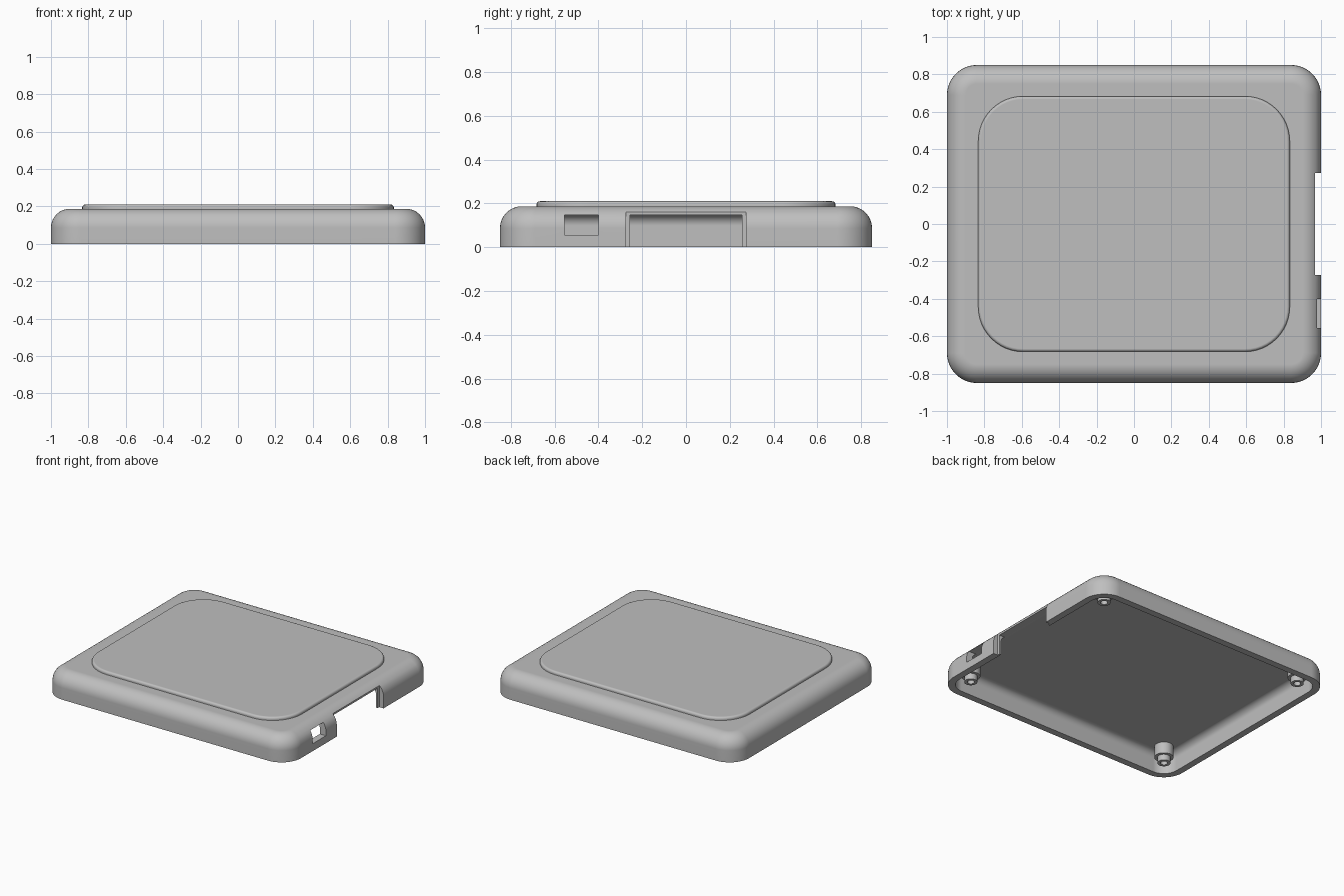
import bpy, bmesh
from math import cos, sin, pi, radians

cube = bpy.data.objects.get("Cube")
if cube:
    bpy.data.objects.remove(cube, do_unlink=True)

grey = bpy.data.materials.new("plastic grey")
grey.use_nodes = True
COLOUR = (0.52, 0.52, 0.52, 1)
grey.diffuse_color = COLOUR
grey.node_tree.nodes["Principled BSDF"].inputs["Base Color"].default_value = COLOUR

HX, HY = 1.0, 0.85      # half size of the case
CORNER = 0.16           # corner radius in plan
WALL = 0.05


def add_object(name, bm):
    bmesh.ops.recalc_face_normals(bm, faces=bm.faces[:])
    mesh = bpy.data.meshes.new(name)
    bm.to_mesh(mesh)
    bm.free()
    mesh.materials.append(grey)
    obj = bpy.data.objects.new(name, mesh)
    bpy.context.collection.objects.link(obj)
    return obj


def activate(obj):
    bpy.ops.object.select_all(action='DESELECT')
    obj.select_set(True)
    bpy.context.view_layer.objects.active = obj


def smooth(obj):
    activate(obj)
    bpy.ops.object.shade_smooth_by_angle(angle=radians(30))
    mod = obj.modifiers.new("even shading", 'WEIGHTED_NORMAL')
    mod.keep_sharp = True


def rounded_ring(bm, hx, hy, r, z, steps=12):
    ring = []
    for q, (sx, sy) in enumerate([(1, 1), (-1, 1), (-1, -1), (1, -1)]):
        for i in range(steps + 1):
            a = (q + i / steps) * pi / 2
            ring.append(bm.verts.new((sx * (hx - r) + r * cos(a),
                                      sy * (hy - r) + r * sin(a), z)))
    return ring


def bridge(bm, rings):
    for low, high in zip(rings, rings[1:]):
        n = len(low)
        for i in range(n):
            j = (i + 1) % n
            bm.faces.new((low[i], low[j], high[j], high[i]))


def fillet(inset, top, r, steps=8):
    """Profile of (inset, height) pairs for a rounded upper edge."""
    arc = [i / steps * pi / 2 for i in range(steps + 1)]
    return [(inset + r - r * cos(a), top - r + r * sin(a)) for a in arc]


def profile_rings(bm, profile, hx, hy, corner):
    return [rounded_ring(bm, hx - d, hy - d, corner - d, z) for d, z in profile]


# Hollow case, open underneath, with rounded upper edges inside and out
bm = bmesh.new()
outer = profile_rings(bm, [(0, 0)] + fillet(0, 0.187, 0.1), HX, HY, CORNER)
inner = profile_rings(bm, [(WALL, 0)] + fillet(WALL, 0.149, 0.05), HX, HY, CORNER)
bridge(bm, outer)
bridge(bm, inner)
bridge(bm, [outer[0], inner[0]])
bm.faces.new(outer[-1])
bm.faces.new(inner[-1])
case = add_object("case_shell", bm)


# Openings in the side wall: stepped connector notch and small window
def cut_box(x, y, z):
    bm = bmesh.new()
    bmesh.ops.create_cube(bm, size=1)
    for v in bm.verts:
        v.co = [lo + (c + 0.5) * (hi - lo) for c, (lo, hi) in zip(v.co, (x, y, z))]
    cutter = add_object("opening_cutter", bm)
    cutter.hide_render = True
    mod = case.modifiers.new("opening", 'BOOLEAN')
    mod.operation = 'DIFFERENCE'
    mod.solver = 'EXACT'
    mod.object = cutter
    activate(case)
    bpy.ops.object.modifier_apply(modifier=mod.name)
    bpy.data.objects.remove(cutter, do_unlink=True)


cut_box((0.965, 1.1), (-0.273, 0.273), (-0.1, 0.161))
cut_box((0.88, 1.1), (-0.255, 0.255), (-0.1, 0.146))
cut_box((0.88, 1.1), (-0.555, -0.4), (0.055, 0.148))
smooth(case)

# Raised panel on top
bm = bmesh.new()
rings = profile_rings(bm, [(0, 0.18)] + fillet(0, 0.21, 0.016, 5), 0.833, 0.683, 0.24)
bridge(bm, rings)
bm.faces.new(rings[0][::-1])
bm.faces.new(rings[-1])
smooth(add_object("raised_panel", bm))

# Stepped screw posts in the four corners of the cavity
POST = [(0.064, 0.16), (0.064, 0.065), (0.044, 0.065), (0.044, 0.022),
        (0.024, 0.022), (0.024, 0.12)]
SIDES = 32
for sx in (-1, 1):
    for sy in (-1, 1):
        bm = bmesh.new()
        rings = [[bm.verts.new((sx * 0.845 + r * cos(2 * pi * i / SIDES),
                                sy * 0.695 + r * sin(2 * pi * i / SIDES), z))
                  for i in range(SIDES)] for r, z in POST]
        bridge(bm, rings)
        bm.faces.new(rings[0])
        bm.faces.new(rings[-1])
        side = "left" if sx > 0 else "right"
        end = "back" if sy > 0 else "front"
        smooth(add_object(f"screw_post_{end}_{side}", bm))
